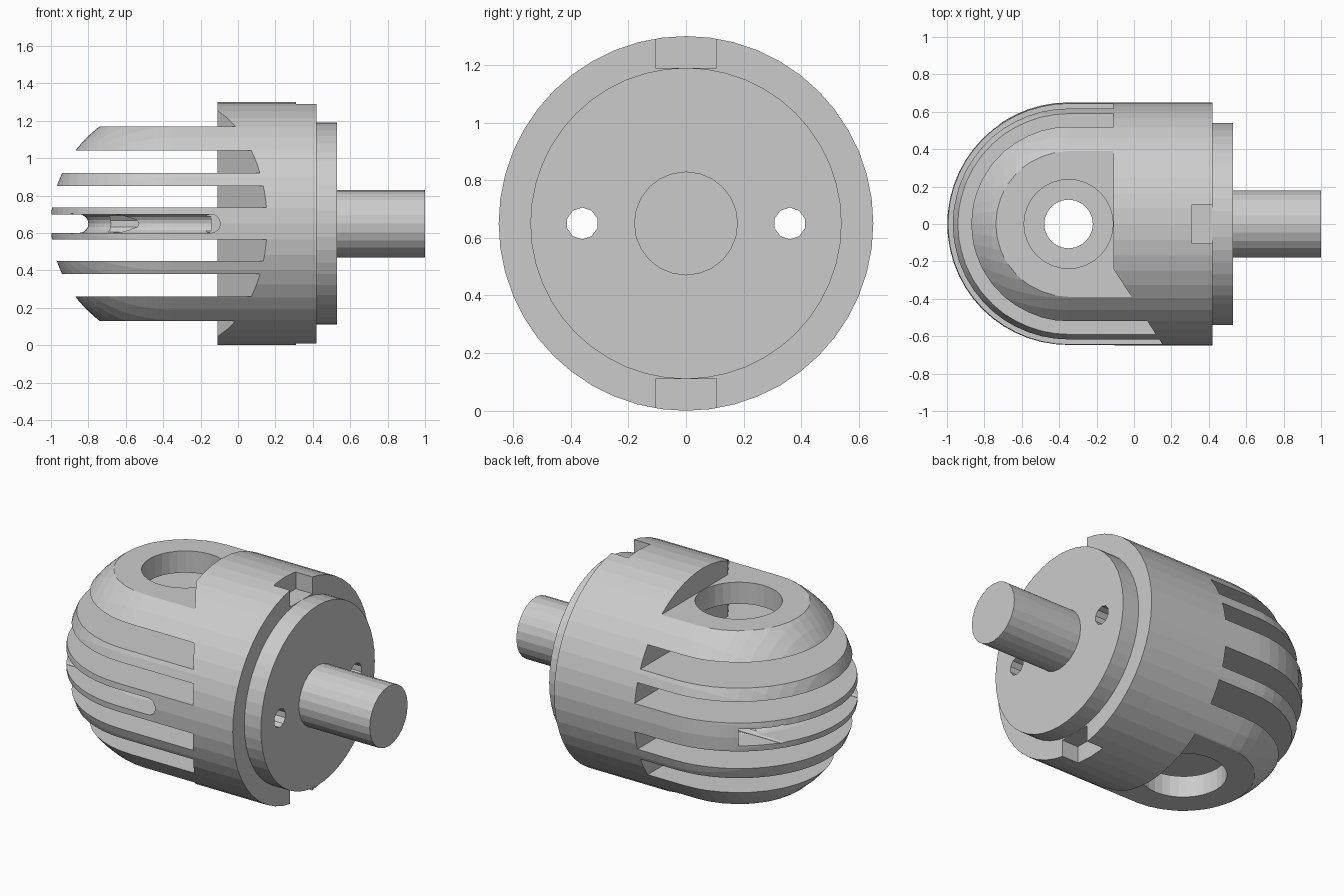
import bpy, bmesh, math
from mathutils import Vector

if "Cube" in bpy.data.objects:
    bpy.data.objects.remove(bpy.data.objects["Cube"])

ZC = 0.65      # height of the main axis
R = 0.65       # housing radius
XC = -0.35     # centre of the rounded nose


def finish(bm, name):
    bmesh.ops.remove_doubles(bm, verts=bm.verts, dist=1e-5)
    bmesh.ops.recalc_face_normals(bm, faces=bm.faces)
    me = bpy.data.meshes.new(name)
    bm.to_mesh(me)
    bm.free()
    ob = bpy.data.objects.new(name, me)
    bpy.context.collection.objects.link(ob)
    return ob


def revolve(name, profile, steps=48):
    """Spin an (x, radius) profile about the main axis."""
    bm = bmesh.new()
    vs = [bm.verts.new((x, 0, ZC + r)) for x, r in profile]
    es = [bm.edges.new(p) for p in zip(vs, vs[1:])]
    bmesh.ops.spin(bm, geom=vs + es, cent=(0, 0, ZC), axis=(1, 0, 0),
                   angle=math.tau, steps=steps)
    return finish(bm, name)


def prism(name, pts, z0, z1):
    bm = bmesh.new()
    f = bm.faces.new([bm.verts.new((x, y, z0)) for x, y in pts])
    top = bmesh.ops.extrude_face_region(bm, geom=[f])["geom"]
    bmesh.ops.translate(bm, vec=(0, 0, z1 - z0),
                        verts=[g for g in top if isinstance(g, bmesh.types.BMVert)])
    return finish(bm, name)


def rod(name, a, b, r, seg):
    """Cylinder between two points."""
    a, b = Vector(a), Vector(b)
    bm = bmesh.new()
    bmesh.ops.create_cone(bm, cap_ends=True, segments=seg, radius1=r, radius2=r,
                          depth=(b - a).length)
    q = (b - a).to_track_quat('Z', 'Y')
    for v in bm.verts:
        v.co = q @ v.co + (a + b) / 2
    return finish(bm, name)


def cut(target, cutter):
    cutter.hide_render = True
    m = target.modifiers.new("cut", 'BOOLEAN')
    m.operation, m.solver, m.object = 'DIFFERENCE', 'EXACT', cutter
    bpy.context.view_layer.objects.active = target
    bpy.ops.object.modifier_apply(modifier=m.name)
    bpy.data.objects.remove(cutter)


# Main bodies: round-nosed housing, stepped end disc, shaft
nose = [(XC - R * math.cos(math.pi / 2 * i / 14), R * math.sin(math.pi / 2 * i / 14))
        for i in range(15)]
housing = revolve("housing", nose + [(0.42, R), (0.42, 0)])
end_disc = revolve("end_disc", [(0.42, 0), (0.42, 0.54), (0.53, 0.54), (0.53, 0)])
shaft = revolve("shaft", [(0.53, 0), (0.53, 0.18), (1.0, 0.18), (1.0, 0)], 24)

# Gaps between fins and flats above and below, slanted on the front side
outline = [(-1.5, 1), (-0.11, 1), (-0.11, -0.24), (0.384, -1), (-1.5, -1)]
for s in (1, -1):
    for lo, hi in ((0.085, 0.20), (0.27, 0.39), (0.52, 1.0)):
        cut(housing, prism("gap_cutter", outline, ZC + s * lo, ZC + s * hi))
    # Wide bore in the outer fin
    cut(housing, rod("bore_cutter", (XC, 0, ZC + s * 0.33), (XC, 0, ZC + s * 0.6), 0.238, 32))
    # Notch in the rear rim
    cut(housing, prism("notch_cutter", [(0.31, -0.105), (0.5, -0.105), (0.5, 0.105), (0.31, 0.105)],
                       ZC + s * 0.54, ZC + s * 0.8))

# Narrow bore through every inner fin
cut(housing, rod("bore_cutter", (XC, 0, -0.2), (XC, 0, 1.5), 0.13, 24))

# Lengthwise channels
for y in (-0.36, 0.36):
    for part in (housing, end_disc):
        cut(part, rod("channel_cutter", (-1.2, y, ZC), (0.8, y, ZC), 0.055, 10))

# Round-bottomed groove around the middle fin
section = [(0.8, -0.05)] + [(0.5 - 0.05 * math.cos(t), 0.05 * math.sin(t))
                            for t in [math.pi * (i / 8 - 0.5) for i in range(9)]] + [(0.8, 0.05)]
path = [(-0.145, 0)] + [(XC, math.radians(145) * i / 24) for i in range(25)]
bm = bmesh.new()
rings = [[bm.verts.new((x - r * math.sin(a), -r * math.cos(a), ZC + z)) for r, z in section]
         for x, a in path]
n = len(section)
for p, q in zip(rings, rings[1:]):
    for i in range(n):
        bm.faces.new((p[i], p[(i + 1) % n], q[(i + 1) % n], q[i]))
bm.faces.new(rings[0])
bm.faces.new(rings[-1])
cut(housing, finish(bm, "groove_cutter"))
cut(housing, rod("groove_end_cutter", (-0.145, -0.8, ZC), (-0.145, -0.47, ZC), 0.0499, 16))
